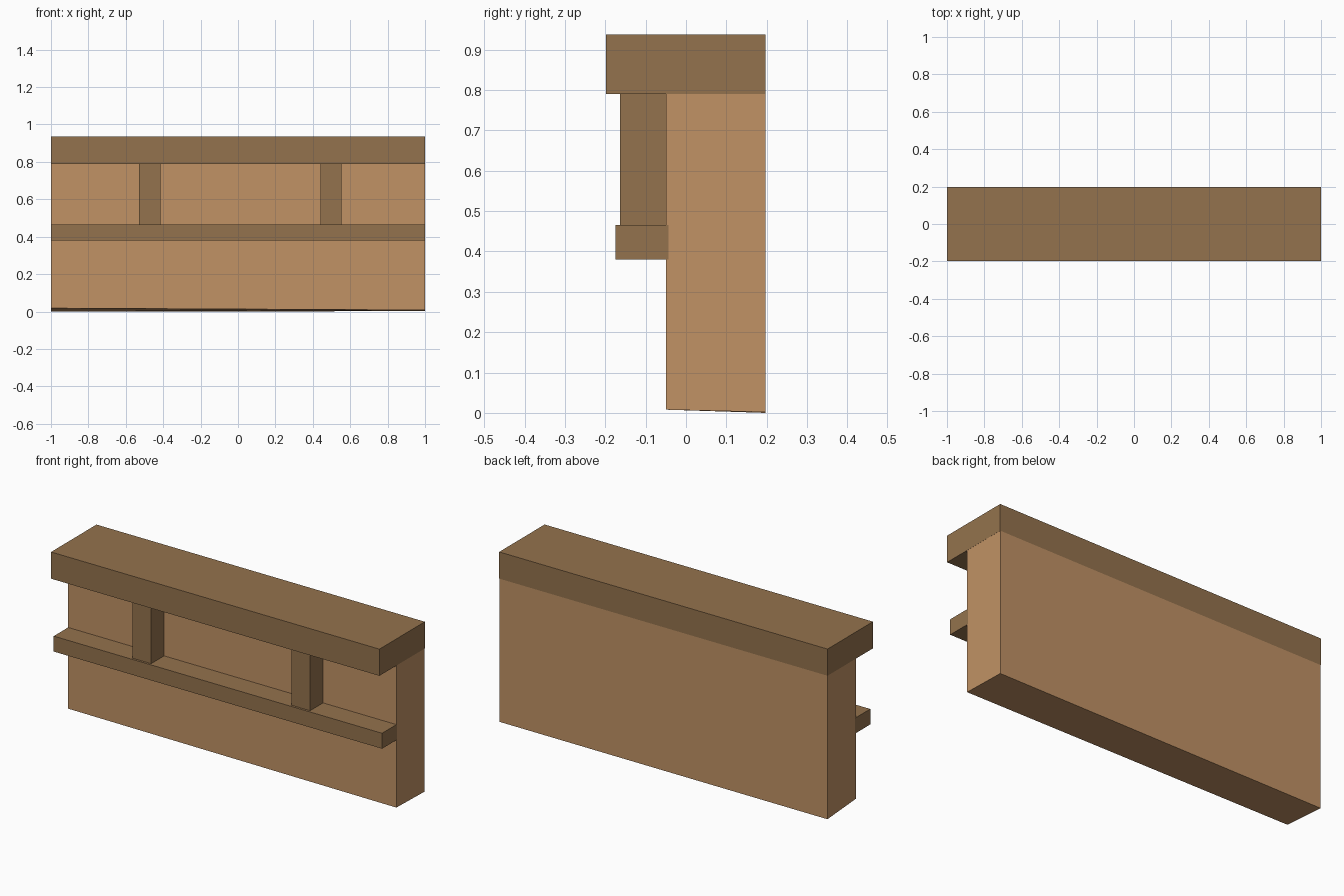
import bpy

if "Cube" in bpy.data.objects:
    bpy.data.objects.remove(bpy.data.objects["Cube"])


def material(name, rgb):
    m = bpy.data.materials.new(name)
    m.diffuse_color = (*rgb, 1.0)
    m.use_nodes = True
    m.node_tree.nodes["Principled BSDF"].inputs["Base Color"].default_value = m.diffuse_color
    return m


light_wood = material("light wood", (0.533, 0.288, 0.130))
dark_wood = material("dark wood", (0.296, 0.171, 0.075))


def box(name, x, y, z, mat):
    """Box from (min, max) ranges on each axis."""
    bpy.ops.mesh.primitive_cube_add(size=1)
    ob = bpy.context.object
    ob.name = name
    for v in ob.data.vertices:
        v.co = [r[1] if c > 0 else r[0] for c, r in zip(v.co, (x, y, z))]
    ob.data.materials.append(mat)
    return ob


# Wall panel, with a slightly uneven underside
wall = box("wall_panel", (-0.9995, 0.9995), (-0.05, 0.197), (0.0, 0.79), light_wood)
for v in wall.data.vertices:
    if v.co.z < 0.1:
        if v.co.y < 0:
            v.co.z = 0.018 if v.co.x < 0 else 0.008
        else:
            v.co.z = 0.0 if v.co.x < 0 else 0.002

# Heavy top beam and thin rail
box("top_beam", (-1, 1), (-0.198, 0.197), (0.79, 0.937), dark_wood)
box("front_rail", (-1, 1), (-0.175, -0.043), (0.38, 0.465), dark_wood)

# Posts between rail and beam
for side, x in (("left", (-0.53, -0.415)), ("right", (0.44, 0.553))):
    box(side + "_post", x, (-0.163, -0.05), (0.465, 0.79), dark_wood)
